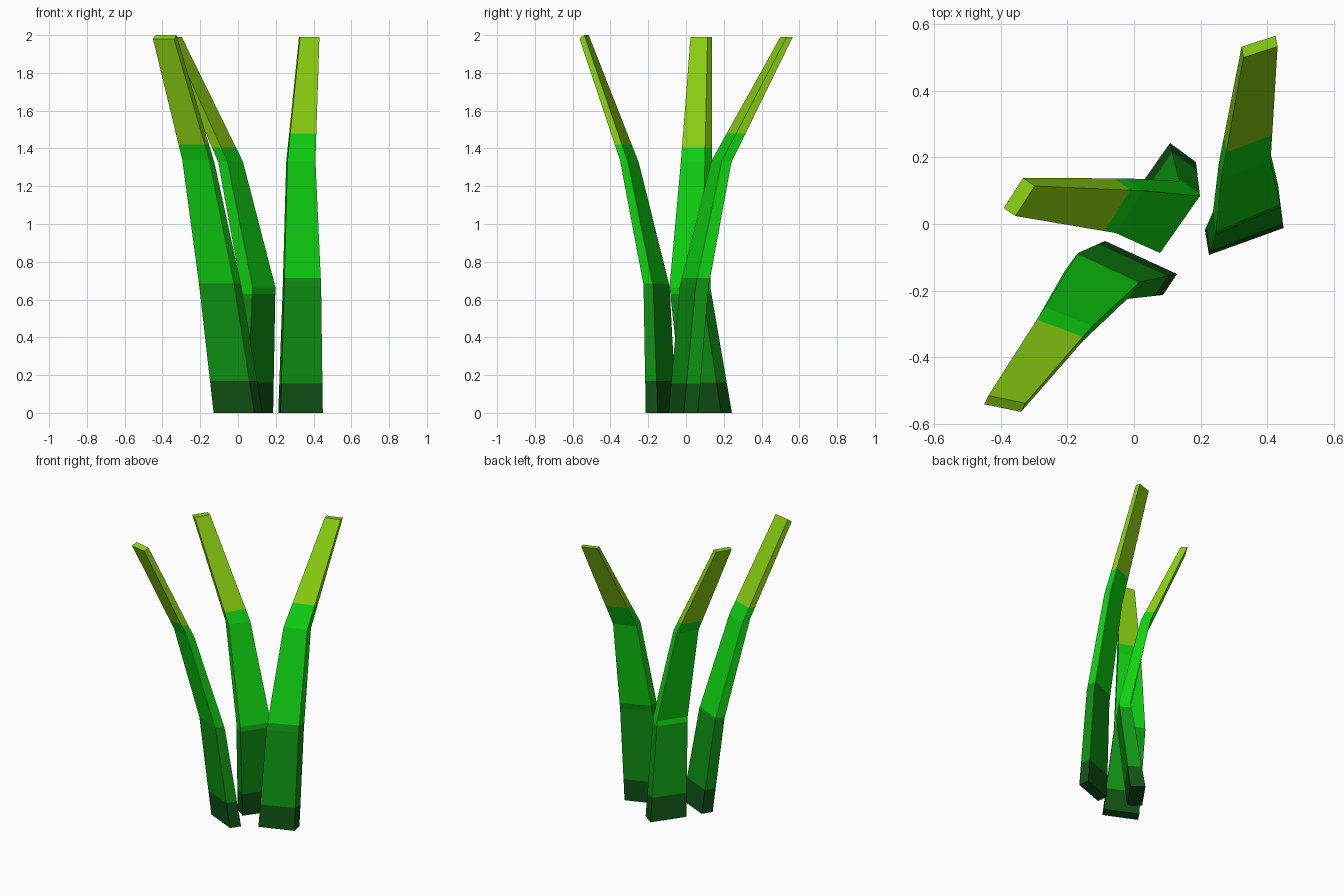
import bpy, bmesh
from mathutils import Vector

if "Cube" in bpy.data.objects:
    bpy.data.objects.remove(bpy.data.objects["Cube"])


def material(name, rgb):
    m = bpy.data.materials.new(name)
    m.diffuse_color = (*rgb, 1.0)
    m.use_nodes = True
    m.node_tree.nodes["Principled BSDF"].inputs["Base Color"].default_value = m.diffuse_color
    return m


MATS = [
    material("deep_green", (0.005, 0.085, 0.007)),
    material("mid_green", (0.005, 0.30, 0.007)),
    material("bright_green", (0.005, 0.68, 0.006)),
    material("yellow_green", (0.27, 0.66, 0.006)),
]


def blade(name, sections, bands):
    """Loft a four-sided blade. Each section holds z, the two ends of the
    inner edge, the thickness offset to the outer edge, and the outer rise."""
    bm = bmesh.new()
    rings = []
    for z, a, b, t, rise in sections:
        a, b, t = Vector((*a, z)), Vector((*b, z)), Vector((*t, rise))
        rings.append([bm.verts.new(p) for p in (a, b, b + t, a + t)])
    for lo, hi in zip(rings, rings[1:]):
        for i in range(4):
            j = (i + 1) % 4
            bm.faces.new((lo[i], lo[j], hi[j], hi[i]))
    bm.faces.new(rings[0][::-1])
    bm.faces.new(rings[-1])
    # cut the colour bands across the blade
    for z in bands:
        bmesh.ops.bisect_plane(bm, geom=bm.verts[:] + bm.edges[:] + bm.faces[:],
                               plane_co=(0, 0, z), plane_no=(0, 0, 1), dist=1e-5)
    bmesh.ops.recalc_face_normals(bm, faces=bm.faces[:])
    for f in bm.faces:
        zc = sum(v.co.z for v in f.verts) / len(f.verts)
        f.material_index = sum(zc > z for z in bands)
    me = bpy.data.meshes.new(name)
    bm.to_mesh(me)
    bm.free()
    for m in MATS:
        me.materials.append(m)
    ob = bpy.data.objects.new(name, me)
    bpy.context.collection.objects.link(ob)
    return ob


# right blade, leaning back
blade("right_blade", [
    (0.00, (0.225, -0.093), (0.449, -0.012), (-0.012, 0.075), 0),
    (0.67, (0.245, -0.033), (0.440, 0.051), (-0.008, 0.069), 0),
    (1.335, (0.262, 0.135), (0.410, 0.190), (-0.007, 0.050), -0.01),
    (1.99, (0.329, 0.500), (0.431, 0.533), (-0.006, 0.032), 0),
], (0.155, 0.715, 1.48))

# back blade, leaning left
blade("back_blade", [
    (0.00, (0.046, -0.014), (0.186, 0.186), (-0.078, 0.057), 0),
    (0.665, (0.078, -0.087), (0.198, 0.084), (-0.062, 0.045), 0),
    (1.33, (-0.055, -0.027), (0.026, 0.100), (-0.050, 0.037), 0),
    (1.99, (-0.356, 0.024), (-0.298, 0.114), (-0.035, 0.024), 0),
], (0.16, 0.63, 1.405))

# front blade, leaning forward and left
blade("front_blade", [
    (0.00, (0.129, -0.150), (-0.087, -0.051), (-0.042, -0.063), 0),
    (0.67, (0.018, -0.174), (-0.168, -0.087), (-0.038, -0.051), 0.01),
    (1.325, (-0.125, -0.306), (-0.268, -0.250), (-0.027, -0.044), 0.015),
    (2.00, (-0.326, -0.538), (-0.437, -0.515), (-0.013, -0.026), -0.02),
], (0.17, 0.685, 1.42))
